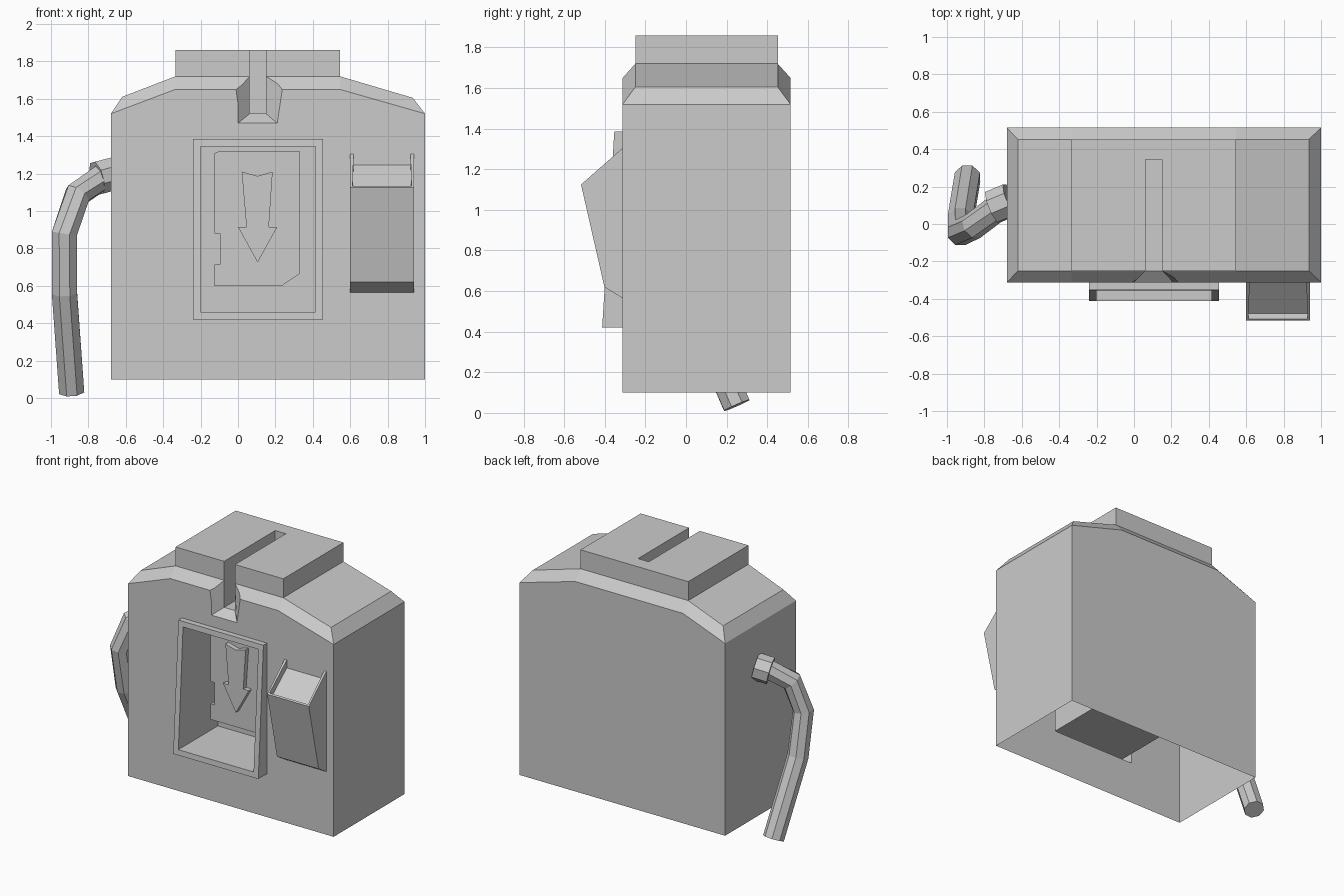
import bpy, bmesh
from math import cos, sin, pi
from mathutils import Vector

if "Cube" in bpy.data.objects:
    bpy.data.objects.remove(bpy.data.objects["Cube"])


def finish(bm, name):
    bmesh.ops.recalc_face_normals(bm, faces=bm.faces)
    me = bpy.data.meshes.new(name)
    bm.to_mesh(me)
    bm.free()
    ob = bpy.data.objects.new(name, me)
    bpy.context.collection.objects.link(ob)
    return ob


def loft(name, rings):
    """Closed skin through rings of equal point count."""
    bm = bmesh.new()
    vs = [[bm.verts.new(p) for p in r] for r in rings]
    n = len(vs[0])
    for a, b in zip(vs, vs[1:]):
        for i in range(n):
            j = (i + 1) % n
            bm.faces.new((a[i], a[j], b[j], b[i]))
    bm.faces.new(vs[0])
    bm.faces.new(vs[-1])
    return finish(bm, name)


def slab(name, xz, y0, y1):
    return loft(name, [[(x, y, z) for x, z in xz] for y in (y0, y1)])


def rect(x0, x1, z0, z1):
    return [(x0, z0), (x1, z0), (x1, z1), (x0, z1)]


def tube(name, path, r, sides=8):
    pts = [Vector(p) for p in path]
    rings = []
    for i, p in enumerate(pts):
        d = Vector()
        if i > 0:
            d += (p - pts[i - 1]).normalized()
        if i < len(pts) - 1:
            d += (pts[i + 1] - p).normalized()
        d.normalize()
        u = d.cross(Vector((0, 1, 0))).normalized()
        v = d.cross(u)
        angs = [2 * pi * (k + .5) / sides for k in range(sides)]
        rings.append([p + (u * cos(a) + v * sin(a)) * r for a in angs])
    return loft(name, rings)


# Body: bevelled housing with a raised top block
outer = [(-.68, .1), (-.68, 1.52), (-.335, 1.65), (.545, 1.65), (1, 1.52), (1, .1)]
ridge = [(-.62, 1.61), (-.335, 1.72), (.545, 1.72), (.935, 1.605)]
bm = bmesh.new()
F, B = ([bm.verts.new((x, y, z)) for x, z in outer] for y in (-.312, .515))
f, b = ([bm.verts.new((x, y, z)) for x, z in ridge] for y in (-.25, .452))
for face in (F, B, (F[0], F[1], B[1], B[0]), (F[4], F[5], B[5], B[4]),
             (F[5], F[0], B[0], B[5]), (F[1], f[0], b[0], B[1]),
             (F[4], f[3], b[3], B[4])):
    bm.faces.new(face)
for i in range(3):
    bm.faces.new((F[i + 1], F[i + 2], f[i + 1], f[i]))
    bm.faces.new((B[i + 1], B[i + 2], b[i + 1], b[i]))
    top = bm.faces.new((f[i], f[i + 1], b[i + 1], b[i]))
    if i == 1:
        block = top
ext = bmesh.ops.extrude_face_region(bm, geom=[block])["geom"]
bm.faces.remove(block)
bmesh.ops.translate(bm, vec=(0, 0, .14), verts=[v for v in ext if isinstance(v, bmesh.types.BMVert)])
body = finish(bm, "body")

# Sloped window frame, window recess, top slot and slot funnel
frame = loft("frame_helper", [
    [(x, -.2, z) for x, z in rect(-.24, .455, .42, 1.385)],
    [(x, -.413 + (z - .42) * .062, z) for x, z in rect(-.24, .455, .42, 1.385)]])
recess = slab("recess_cutter", rect(-.2, .415, .46, 1.345), -.8, .05)
slot = slab("slot_cutter", rect(.062, .15, 1.52, 2), -.258, .345)
funnel = loft("funnel_cutter", [
    [(x, -.25, z) for x, z in rect(.062, .15, 1.52, 1.9)],
    [(-.02, -.333, 1.453), (.23, -.333, 1.453), (.297, -.333, 1.9), (-.08, -.333, 1.9)]])
helpers = [(frame, 'UNION'), (recess, 'DIFFERENCE'), (funnel, 'DIFFERENCE'), (slot, 'DIFFERENCE')]
for ob, op in helpers:
    ob.hide_render = True
    m = body.modifiers.new(ob.name, 'BOOLEAN')
    m.object, m.operation, m.solver = ob, op, 'EXACT'
dg = bpy.context.evaluated_depsgraph_get()
me = bpy.data.meshes.new_from_object(body.evaluated_get(dg))
body.modifiers.clear()
for ob, _ in helpers:
    bpy.data.objects.remove(ob)

# Open underside
bm = bmesh.new()
bm.from_mesh(me)
low = [q for q in bm.faces if all(v.co.z < .11 for v in q.verts)]
bmesh.ops.delete(bm, geom=low, context='FACES')
bm.to_mesh(me)
bm.free()
body.data = me

# Card with notch and clipped corner, and the raised arrow on it
slab("card", [(-.125, 1.31), (-.10, 1.32), (.33, 1.32), (.33, .665), (.235, .6), (-.125, .6),
              (-.125, .715), (-.095, .715), (-.095, .88), (-.125, .88)], -.14, .05)
slab("arrow", [(.02, 1.21), (.105, 1.187), (.185, 1.21), (.165, .915), (.21, .915),
               (.105, .725), (0, .915), (.045, .915)], -.175, -.14)

# Side tray with a shallow sunk face
side = [(-.312, 1.305), (-.517, 1.125), (-.402, .62), (-.312, .565)]
tray = loft("tray", [[(x, y, z) for y, z in side] for x in (.6, .94)])
bm = bmesh.new()
bm.from_mesh(tray.data)
bm.normal_update()
back = [q for q in bm.faces if q.normal.y > .9]
bmesh.ops.delete(bm, geom=back, context='FACES')
slope = max(bm.faces, key=lambda q: q.normal.z)
n = slope.normal.copy()
bmesh.ops.inset_region(bm, faces=[slope], thickness=.018)
ext = bmesh.ops.extrude_face_region(bm, geom=[slope])["geom"]
bmesh.ops.delete(bm, geom=[slope], context='FACES_ONLY')
bmesh.ops.translate(bm, vec=n * -.045, verts=[v for v in ext if isinstance(v, bmesh.types.BMVert)])
bm.to_mesh(tray.data)
bm.free()

# Hose and its collar
tube("hose", [(-.70, .11, 1.2), (-.857, -.01, 1.09), (-.928, -.045, .88),
              (-.928, .02, .565), (-.89, .25, .037)], .073)
tube("hose_collar", [(-.66, .13, 1.2), (-.755, .09, 1.175)], .095)
